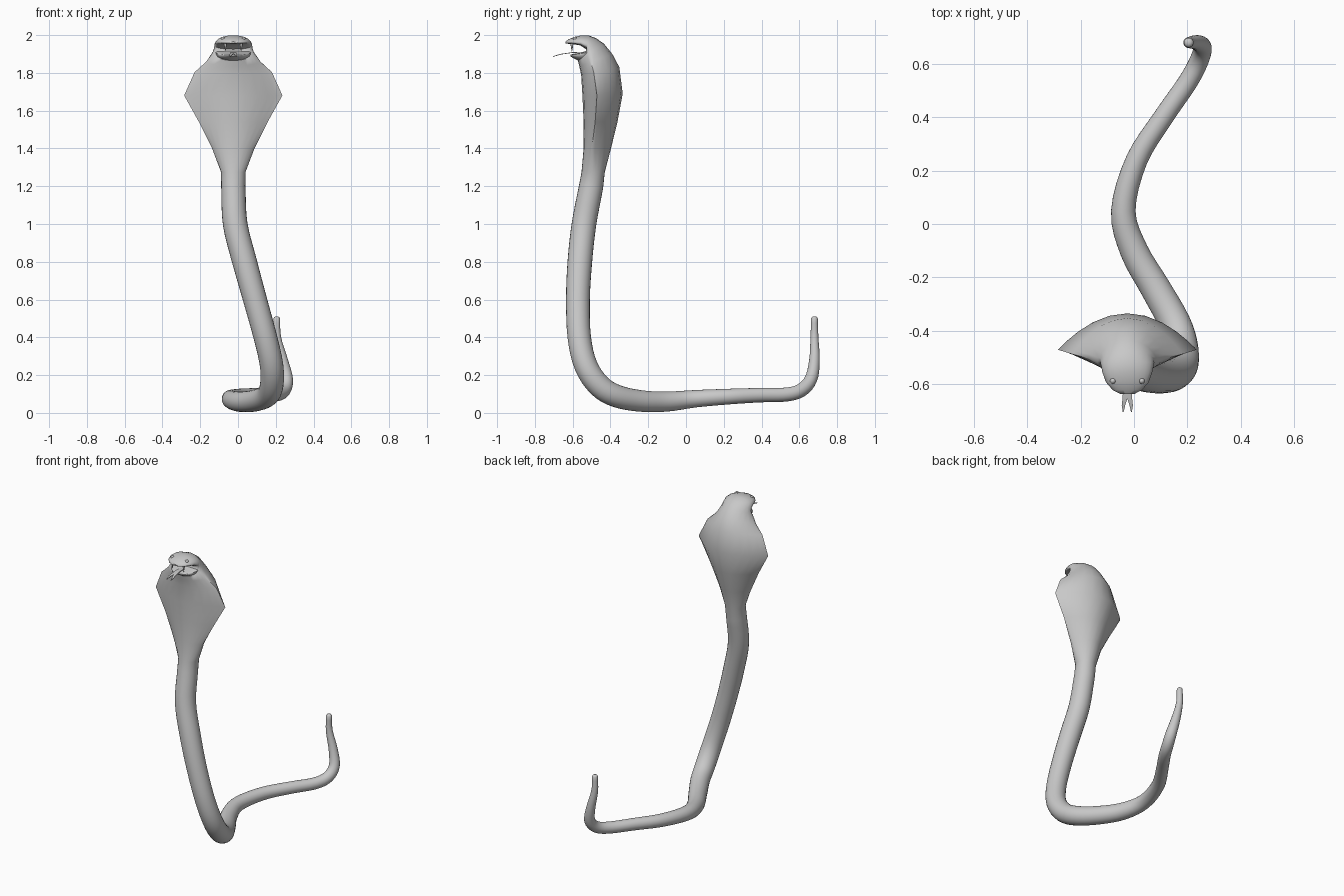
import bpy, bmesh, math
from mathutils import Vector

if "Cube" in bpy.data.objects:
    bpy.data.objects.remove(bpy.data.objects["Cube"])

N = 24          # points per cross-section
CX = -0.025     # centre line of hood and head

skin = bpy.data.materials.new("grey skin")
skin.diffuse_color = (0.58, 0.58, 0.58, 1)
skin.use_nodes = True
skin.node_tree.nodes["Principled BSDF"].inputs["Base Color"].default_value = skin.diffuse_color


def finish(name, bm, angle=50):
    bmesh.ops.recalc_face_normals(bm, faces=bm.faces)
    mesh = bpy.data.meshes.new(name)
    bm.to_mesh(mesh)
    bm.free()
    mesh.materials.append(skin)
    ob = bpy.data.objects.new(name, mesh)
    bpy.context.collection.objects.link(ob)
    bpy.ops.object.select_all(action='DESELECT')
    ob.select_set(True)
    bpy.context.view_layer.objects.active = ob
    bpy.ops.object.shade_smooth_by_angle(angle=math.radians(angle))
    return ob


def loft(name, rings):
    """Skin a list of equal-length rings and cap both ends."""
    bm = bmesh.new()
    rows = [[bm.verts.new(p) for p in ring] for ring in rings]
    for a, b in zip(rows, rows[1:]):
        for i in range(N):
            j = (i + 1) % N
            bm.faces.new((a[i], a[j], b[j], b[i]))
    bm.faces.new(rows[0][::-1])
    bm.faces.new(rows[-1])
    return finish(name, bm)


def section(back, front, half, f=0.5, kb=1, kf=1):
    """Ring from back (y,z) to front (y,z); side edges at fraction f from the front."""
    b, fr = Vector((CX, *back)), Vector((CX, *front))
    mid = fr.lerp(b, f)
    ring = []
    for i in range(N):
        t = 2 * math.pi * i / N
        s = math.sin(t)
        off = (b - mid) * abs(s) ** kb if s > 0 else (fr - mid) * abs(s) ** kf
        ring.append(mid + off + Vector((half * math.cos(t), 0, 0)))
    return ring


def smooth_path(pts, steps=4):
    """Catmull-Rom interpolation of (x, y, z, radius) points."""
    p = [Vector(q) for q in pts]
    p = [2 * p[0] - p[1]] + p + [2 * p[-1] - p[-2]]
    out = []
    for a, b, c, d in zip(p, p[1:], p[2:], p[3:]):
        for k in range(steps):
            t = k / steps
            out.append(0.5 * (2 * b + (c - a) * t + (2 * a - 5 * b + 4 * c - d) * t * t
                              + (3 * b - a - 3 * c + d) * t ** 3))
    return out + [p[-2]]


# Body path from the neck down to the tail
path = smooth_path([
    (-0.025, -0.502, 1.20, 0.064), (-0.015, -0.54, 1.00, 0.065), (0.035, -0.562, 0.80, 0.065),
    (0.09, -0.572, 0.60, 0.063), (0.145, -0.565, 0.40, 0.062), (0.178, -0.53, 0.25, 0.062),
    (0.178, -0.46, 0.145, 0.062), (0.152, -0.37, 0.09, 0.060), (0.08, -0.24, 0.063, 0.057),
    (0.0, -0.10, 0.06, 0.053), (-0.04, 0.05, 0.075, 0.046), (0.01, 0.24, 0.087, 0.041),
    (0.11, 0.40, 0.094, 0.038), (0.20, 0.53, 0.097, 0.037), (0.243, 0.61, 0.12, 0.036),
    (0.257, 0.662, 0.18, 0.034), (0.236, 0.68, 0.28, 0.028), (0.207, 0.68, 0.40, 0.021),
    (0.205, 0.68, 0.50, 0.018)])
path += [Vector((0.205, 0.68, 0.508, 0.013)), Vector((0.205, 0.68, 0.511, 0.005))]

body = []
ax, prev = Vector((1, 0, 0)), Vector((0, 0, -1))
for i, q in enumerate(path):
    tan = (path[min(i + 1, len(path) - 1)] - path[max(i - 1, 0)]).to_3d().normalized()
    ax = prev.rotation_difference(tan) @ ax
    prev = tan
    ay = ax.cross(tan) * -1
    body.append([q.to_3d() + q.w * (ax * math.cos(2 * math.pi * k / N)
                                    + ay * math.sin(2 * math.pi * k / N)) for k in range(N)])
if body[0][N // 4].y < path[0].y:      # keep ring direction matched to the hood
    body = [[r[-k % N] for k in range(N)] for r in body]

# Hood and upper head, from the neck to the snout
hood = [section(*a) for a in [
    ((-0.43, 1.275), (-0.553, 1.275), 0.065, 0.5, 1, 1),
    ((-0.397, 1.40), (-0.542, 1.40), 0.112, 0.30, 1.4, 1.5),
    ((-0.363, 1.54), (-0.542, 1.54), 0.182, 0.34, 1.8, 2.5),
    ((-0.335, 1.69), (-0.548, 1.675), 0.26, 0.36, 2, 3),
    ((-0.353, 1.83), (-0.555, 1.79), 0.205, 0.33, 1.8, 2.5),
    ((-0.39, 1.90), (-0.565, 1.835), 0.145, 0.35, 1.5, 1.8),
    ((-0.435, 1.955), (-0.572, 1.865), 0.112, 0.4, 1.2, 1.3),
    ((-0.475, 1.983), (-0.54, 1.885), 0.102, 0.4, 1, 1),
    ((-0.515, 1.998), (-0.528, 1.925), 0.100, 0.3, 1, 0.8),
    ((-0.555, 1.999), (-0.558, 1.945), 0.093, 0.25, 1, 0.7),
    ((-0.592, 1.99), (-0.594, 1.952), 0.080, 0.25, 1, 0.7),
    ((-0.622, 1.978), (-0.622, 1.954), 0.055, 0.25, 1, 0.7),
    ((-0.638, 1.965), (-0.638, 1.956), 0.025, 0.3, 1, 1)]]
loft("body_hood_and_head", body[::-1] + hood)

# Lower jaw
loft("lower_jaw", [section(*a) for a in [
    ((-0.50, 1.925), (-0.49, 1.85), 0.096, 0.85, 0.7, 1),
    ((-0.535, 1.914), (-0.55, 1.858), 0.092, 0.85, 0.7, 1),
    ((-0.57, 1.905), (-0.578, 1.868), 0.075, 0.8, 0.7, 1),
    ((-0.596, 1.90), (-0.60, 1.880), 0.052, 0.75, 0.7, 1),
    ((-0.612, 1.897), (-0.613, 1.889), 0.025, 0.6, 1, 1)]])

# Forked tongue: left half outline mirrored, given a little thickness
bm = bmesh.new()
rows = [(-0.54, 0, 0.014, 1.906), (-0.60, 0, 0.015, 1.908), (-0.655, 0, 0.018, 1.900),
        (-0.68, 0.008, 0.021, 1.894), (-0.705, 0.014, 0.017, 1.886)]
for side in (-1, 1):
    vs = [[bm.verts.new((CX + side * x, y, z + dz)) for x, dz in
           ((a, -0.002), (b, -0.002), (b, 0.002), (a, 0.002))] for y, a, b, z in rows]
    for p, q in zip(vs, vs[1:]):
        for i in range(4):
            j = (i + 1) % 4
            bm.faces.new((p[i], p[j], q[j], q[i]))
    bm.faces.new(vs[0])
    bm.faces.new(vs[-1])
finish("tongue", bm, 30)

# Eyes and fangs, one per side
for side, label in ((-1, "left"), (1, "right")):
    bm = bmesh.new()
    bmesh.ops.create_uvsphere(bm, u_segments=12, v_segments=8, radius=0.011)
    bmesh.ops.translate(bm, verts=bm.verts, vec=(CX + side * 0.054, -0.588, 1.98))
    finish(label + "_eye", bm)
    bm = bmesh.new()
    bmesh.ops.create_cone(bm, cap_ends=True, segments=10, radius1=0.001, radius2=0.009, depth=0.045)
    bmesh.ops.translate(bm, verts=bm.verts, vec=(CX + side * 0.042, -0.604, 1.936))
    finish(label + "_fang", bm)
